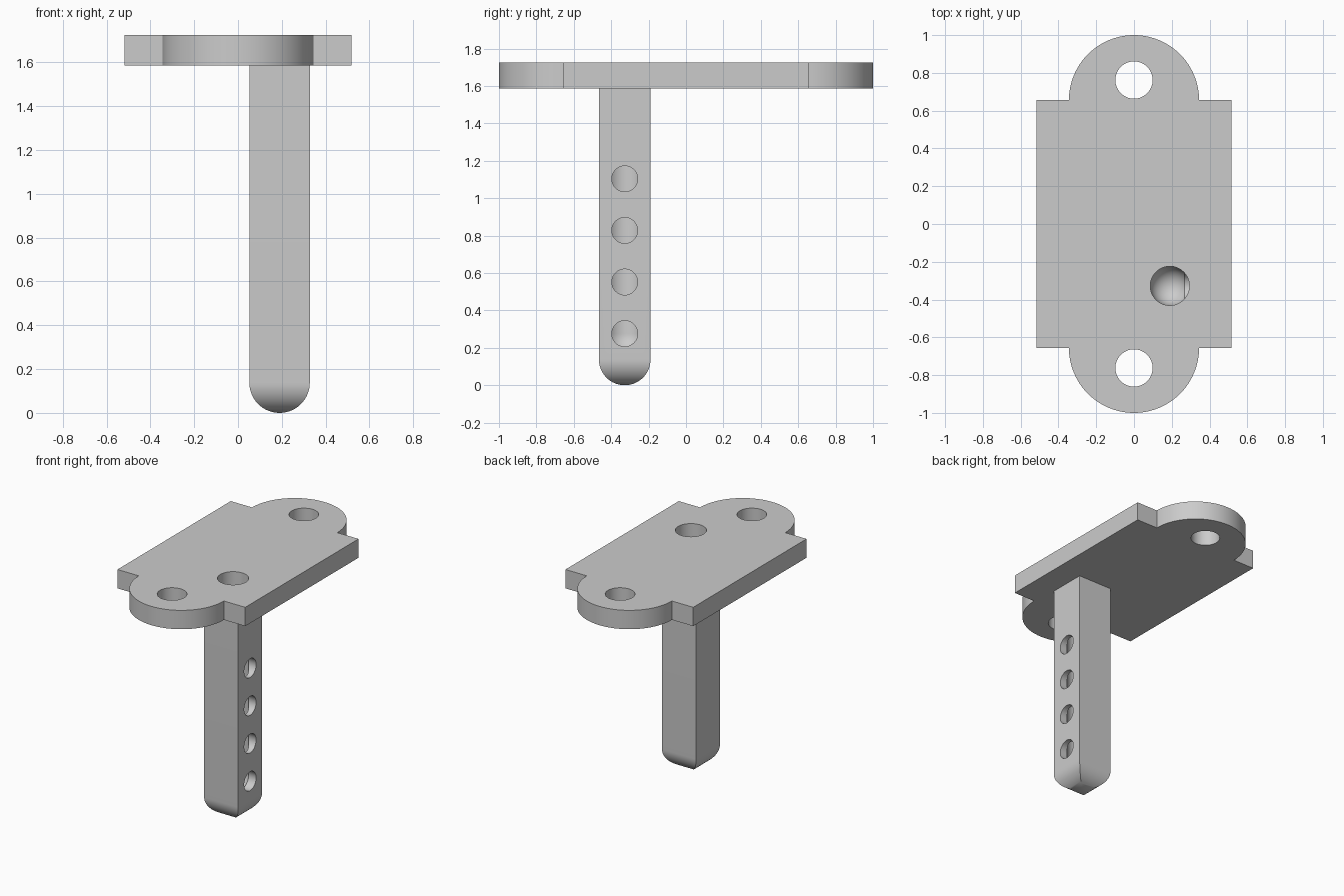
import bpy, bmesh, math
from mathutils import Matrix, Vector

if "Cube" in bpy.data.objects:
    bpy.data.objects.remove(bpy.data.objects["Cube"], do_unlink=True)

U = 2 / 29                      # design unit
TOP, UNDER = 25 * U, 23 * U     # plate top and underside
LEG = Vector((2.75 * U, -4.75 * U, 0))

grey = bpy.data.materials.new("plain grey")
grey.use_nodes = True
grey.diffuse_color = (0.6, 0.6, 0.6, 1)
grey.node_tree.nodes["Principled BSDF"].inputs["Base Color"].default_value = grey.diffuse_color


def add_object(name, bm):
    bmesh.ops.recalc_face_normals(bm, faces=bm.faces)
    mesh = bpy.data.meshes.new(name)
    bm.to_mesh(mesh)
    bm.free()
    mesh.materials.append(grey)
    obj = bpy.data.objects.new(name, mesh)
    bpy.context.collection.objects.link(obj)
    return obj


def loft(name, rings):
    """Closed solid through rings of equal point count."""
    bm = bmesh.new()
    loops = [[bm.verts.new(p) for p in ring] for ring in rings]
    for a, b in zip(loops, loops[1:]):
        n = len(a)
        for i in range(n):
            j = (i + 1) % n
            bm.faces.new((a[i], a[j], b[j], b[i]))
    bm.faces.new(loops[0])
    bm.faces.new(loops[-1])
    bmesh.ops.remove_doubles(bm, verts=bm.verts, dist=1e-5)
    return add_object(name, bm)


def ring(sides, radius, z, centre, turn=0.0):
    angles = [turn + math.tau * i / sides for i in range(sides)]
    return [(centre.x + radius * math.cos(a), centre.y + radius * math.sin(a), z) for a in angles]


def round_ended(name, sides, radius, base, top, centre, scale=1.0, turn=0.0):
    """Upright bar whose lower end curves in to a point."""
    rings = []
    for i in range(17):
        a = math.radians(1 + 89 * i / 16)
        rings.append(ring(sides, radius * scale * math.sin(a),
                          base + radius * (1 - math.cos(a)), centre, turn))
    rings.append(ring(sides, radius * scale, top, centre, turn))
    return loft(name, rings)


def cylinder(name, radius, depth, centre, rotation=Matrix()):
    bm = bmesh.new()
    bmesh.ops.create_cone(bm, cap_ends=True, segments=64, radius1=radius, radius2=radius,
                          depth=depth, matrix=Matrix.Translation(centre) @ rotation)
    return add_object(name, bm)


# Plate: rectangle with a half-round tab at each end
outline = []
for side in (1, -1):
    outline.append((side * 7.5 * U, side * 9.5 * U))
    for i in range(49):
        a = math.pi * i / 48
        outline.append((side * 5 * U * math.cos(a), side * (9.5 + 5 * math.sin(a)) * U))
    outline.append((-side * 7.5 * U, side * 9.5 * U))
bracket = loft("mounting_plate_with_leg", [[(x, y, z) for x, y in outline] for z in (UNDER, TOP)])

# Square leg with a vaulted foot
leg = round_ended("leg", 4, 2 * U, 0, 24 * U, LEG, math.sqrt(2), math.pi / 4)

# Cutters: tab holes, round-bottomed bore, side holes into the bore
cutters = [cylinder("tab_hole_cutter", 1.43 * U, 4 * U, (0, s * 11.05 * U, 24 * U)) for s in (1, -1)]
cutters.append(round_ended("bore_cutter", 64, 1.5 * U, 2.5 * U, 27 * U, LEG))
sideways = Matrix.Rotation(math.pi / 2, 4, "Y")
for k in range(1, 5):
    cutters.append(cylinder("side_hole_cutter", U, 4 * U, LEG + Vector((2 * U, 0, 4 * k * U)), sideways))

# Join the leg and cut every hole
for part in [leg] + cutters:
    mod = bracket.modifiers.new(part.name, "BOOLEAN")
    mod.operation = "UNION" if part is leg else "DIFFERENCE"
    mod.solver = "EXACT"
    mod.object = part
    part.hide_render = True
bpy.context.view_layer.update()
final = bpy.data.meshes.new_from_object(bracket.evaluated_get(bpy.context.evaluated_depsgraph_get()))
bracket.modifiers.clear()
bracket.data = final
for part in [leg] + cutters:
    bpy.data.objects.remove(part, do_unlink=True)

# Smooth curves, crisp corners
bpy.ops.object.select_all(action="DESELECT")
bracket.select_set(True)
bpy.context.view_layer.objects.active = bracket
bpy.ops.object.shade_smooth_by_angle(angle=math.radians(30))
